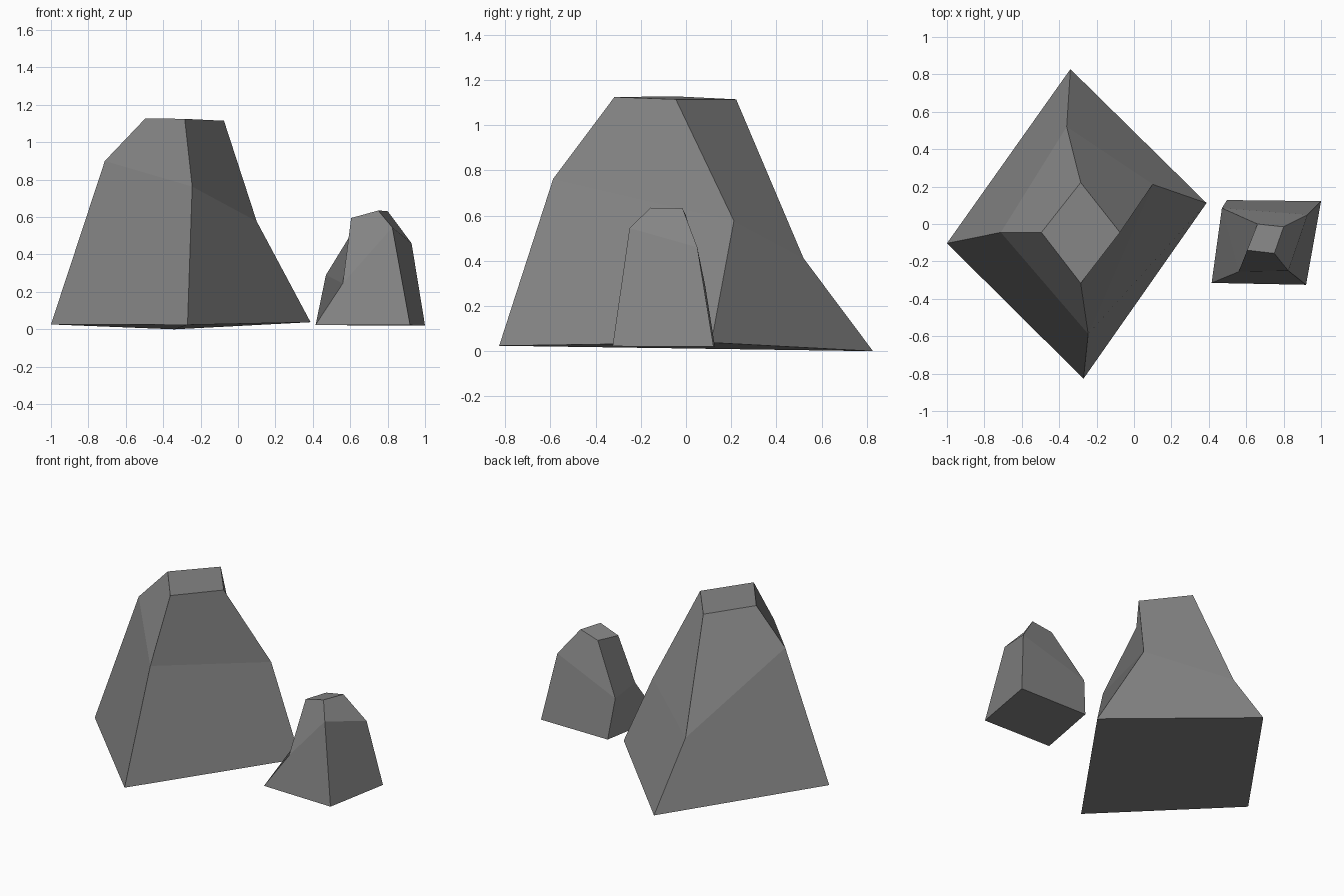
import bpy, bmesh

stone = bpy.data.materials.new("grey stone")
stone.diffuse_color = (0.235, 0.235, 0.235, 1)


def rock(name, rings):
    """Loft a four-sided faceted rock through base, shoulder and crown rings."""
    bm = bmesh.new()
    loops = [[bm.verts.new(p) for p in ring] for ring in rings]
    bm.faces.new(loops[0][::-1])
    bm.faces.new(loops[-1])
    for low, high in zip(loops, loops[1:]):
        for i in range(4):
            j = (i + 1) % 4
            # Starting at low j sets which diagonal each bent quad folds along
            bm.faces.new((low[j], high[j], high[i], low[i]))
    mesh = bpy.data.meshes.new(name)
    bm.to_mesh(mesh)
    bm.free()
    mesh.materials.append(stone)
    obj = bpy.data.objects.new(name, mesh)
    bpy.context.collection.objects.link(obj)
    return obj


# Tall boulder: corners run left, front, right, back
rock("large_rock", [
    [(-1.0, -0.103, 0.026), (-0.27, -0.827, 0.024), (0.388, 0.112, 0.038), (-0.34, 0.828, 0.0)],
    [(-0.712, -0.045, 0.90), (-0.245, -0.588, 0.763), (0.10, 0.212, 0.577), (-0.36, 0.52, 0.412)],
    [(-0.495, -0.045, 1.128), (-0.285, -0.317, 1.125), (-0.075, -0.045, 1.115), (-0.285, 0.222, 1.115)],
])

# Small boulder: corners run front left, front right, back right, back left
rock("small_rock", [
    [(0.415, -0.315, 0.024), (0.92, -0.325, 0.022), (1.0, 0.122, 0.02), (0.497, 0.128, 0.022)],
    [(0.56, -0.255, 0.245), (0.825, -0.25, 0.545), (0.928, 0.05, 0.46), (0.47, 0.085, 0.29)],
    [(0.605, -0.14, 0.595), (0.75, -0.157, 0.635), (0.80, -0.015, 0.632), (0.66, 0.0, 0.60)],
])
